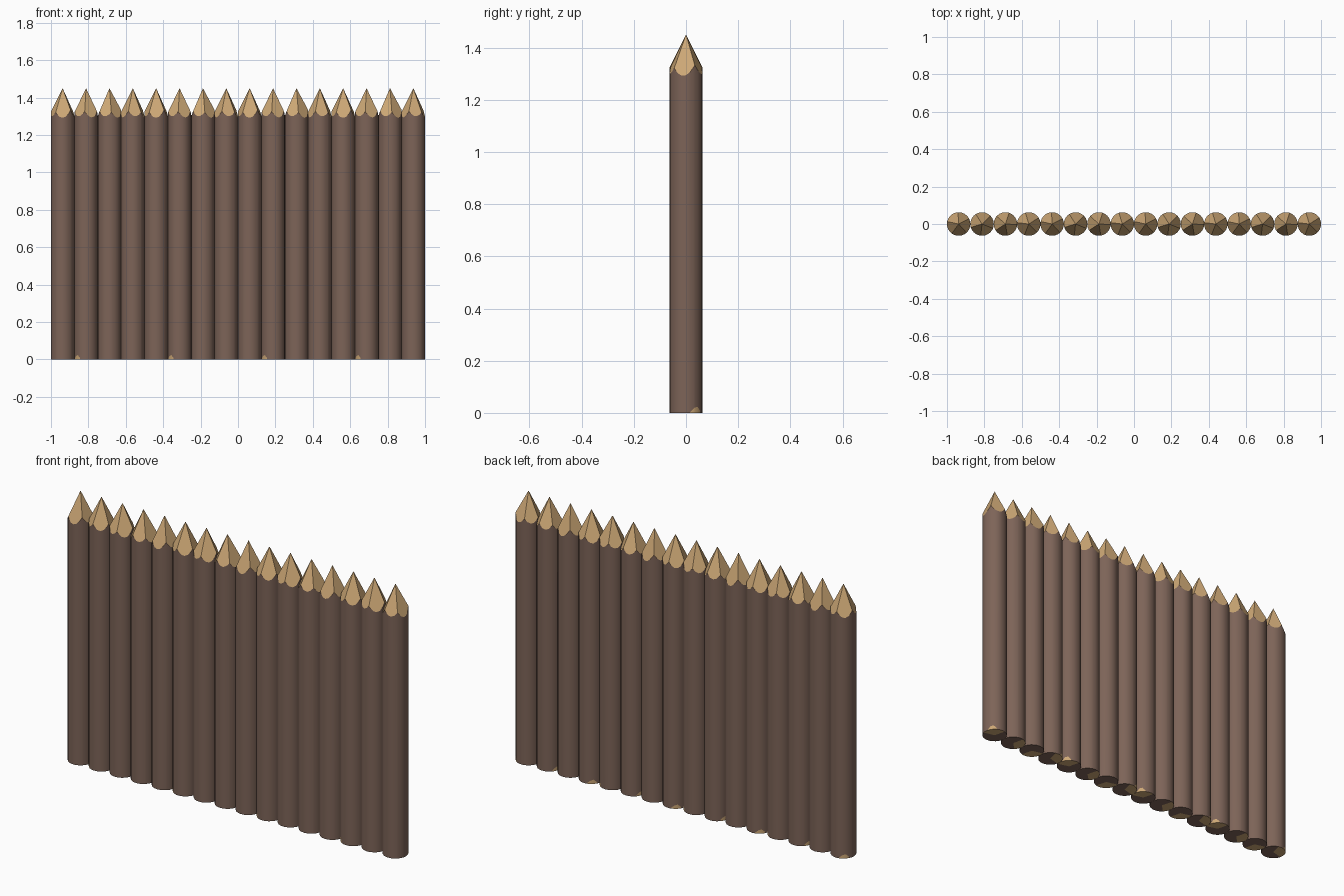
import bpy, bmesh, math

if "Cube" in bpy.data.objects:
    bpy.data.objects.remove(bpy.data.objects["Cube"])

R, TOP, COUNT, PITCH = 0.0628, 1.45, 16, 0.125


def material(name, rgb):
    m = bpy.data.materials.new(name)
    m.diffuse_color = (*rgb, 1)
    m.use_nodes = True
    m.node_tree.nodes["Principled BSDF"].inputs["Base Color"].default_value = m.diffuse_color
    return m


bark = material("brown_bark", (0.205, 0.127, 0.097))
wood = material("pale_cut_wood", (0.61, 0.39, 0.18))

# Hewn tip: direction and drop (at the rim) of each flat axe cut
CUTS = [(270, 0.158), (352, 0.152), (60, 0.150), (130, 0.156), (203, 0.150)]
# Four log variants: turn of the tip, direction of the chipped foot
VARIANTS = [(0, 130), (170, 220), (45, 160), (80, 40)]


def rim_height(angle, turn):
    return TOP - max(d * math.cos(math.radians(angle - a - turn)) for a, d in CUTS)


def ridge_angles(turn):
    # where two neighbouring cuts meet on the rim
    out = []
    for (a, d), (b, e) in zip(CUTS, CUTS[1:] + CUTS[:1]):
        a, b = math.radians(a), math.radians(b)
        t = math.atan2(d * math.cos(a) - e * math.cos(b),
                       e * math.sin(b) - d * math.sin(a))
        t = math.degrees(t) + turn
        # keep the solution on the side facing the two cuts
        if rim_height(t, turn) > TOP:
            t += 180
        out.append(t % 360)
    return out


def make_log(index):
    turn, chip = VARIANTS[index % 4]
    angles = sorted(set([i * 15.0 for i in range(24)] + ridge_angles(turn)))
    bm = bmesh.new()
    apex = bm.verts.new((0, 0, TOP))
    base = bm.verts.new((0, 0, 0))
    low, foot, rim = [], [], []
    for a in angles:
        c, s = R * math.cos(math.radians(a)), R * math.sin(math.radians(a))
        away = abs((a - chip + 180) % 360 - 180)
        low.append(bm.verts.new((c, s, 0)))
        foot.append(bm.verts.new((c, s, 0.004 + 0.024 * max(0, 1 - away / 24))))
        rim.append(bm.verts.new((c, s, rim_height(a, turn))))
    n = len(angles)
    for i in range(n):
        j = (i + 1) % n
        mid = angles[i] + ((angles[j] - angles[i]) % 360) / 2
        away = abs((mid - chip + 180) % 360 - 180)
        # small chip at the foot
        f = bm.faces.new((low[i], low[j], foot[j], foot[i]))
        f.smooth, f.material_index = True, int(away < 20)
        # bark side
        f = bm.faces.new((foot[i], foot[j], rim[j], rim[i]))
        f.smooth = True
        # hewn point
        f = bm.faces.new((rim[i], rim[j], apex))
        f.material_index = 1
        # underside, partly bare wood
        f = bm.faces.new((low[j], low[i], base))
        f.material_index = int(away < 60)
    # keep the rims crisp
    for e in bm.edges:
        if len(e.link_faces) == 2:
            e.smooth = e.calc_face_angle(0) < math.radians(30)
    bmesh.ops.recalc_face_normals(bm, faces=bm.faces)
    mesh = bpy.data.meshes.new("fence_log")
    bm.to_mesh(mesh)
    bm.free()
    mesh.materials.append(bark)
    mesh.materials.append(wood)
    return mesh


meshes = [make_log(i) for i in range(4)]
for i in range(COUNT):
    log = bpy.data.objects.new(f"fence_log_{i + 1}", meshes[i % 4])
    log.location.x = (i - (COUNT - 1) / 2) * PITCH
    bpy.context.collection.objects.link(log)
